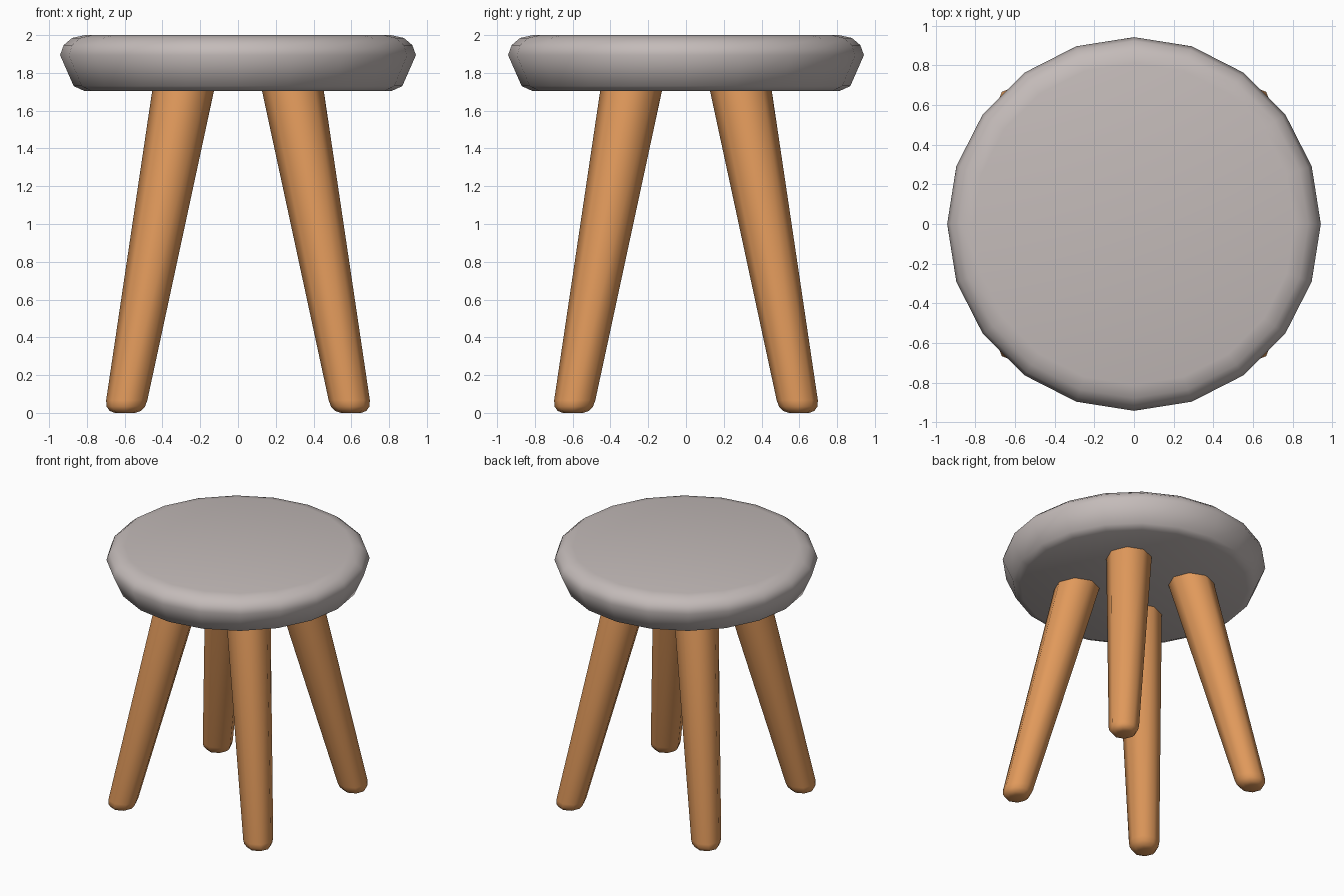
import bpy, bmesh, math

if "Cube" in bpy.data.objects:
    bpy.data.objects.remove(bpy.data.objects["Cube"])


def material(name, rgb):
    m = bpy.data.materials.new(name)
    m.diffuse_color = (*rgb, 1.0)
    m.use_nodes = True
    m.node_tree.nodes["Principled BSDF"].inputs["Base Color"].default_value = m.diffuse_color
    return m


def loft(name, rings, sides, mat):
    """Skin horizontal rings (cx, cy, z, radius), bottom to top, and cap both ends."""
    bm = bmesh.new()
    loops = []
    for cx, cy, z, r in rings:
        loops.append([bm.verts.new((cx + r * math.cos(2 * math.pi * i / sides),
                                    cy + r * math.sin(2 * math.pi * i / sides), z))
                      for i in range(sides)])
    for a, b in zip(loops, loops[1:]):
        for i in range(sides):
            j = (i + 1) % sides
            bm.faces.new((a[i], a[j], b[j], b[i]))
    bm.faces.new(loops[0][::-1])
    bm.faces.new(loops[-1])
    me = bpy.data.meshes.new(name)
    bm.to_mesh(me)
    bm.free()
    me.materials.append(mat)
    ob = bpy.data.objects.new(name, me)
    bpy.context.collection.objects.link(ob)
    bpy.ops.object.select_all(action='DESELECT')
    ob.select_set(True)
    bpy.context.view_layer.objects.active = ob
    bpy.ops.object.shade_smooth_by_angle(angle=math.radians(60))
    return ob


grey = material("warm grey", (0.55, 0.497, 0.485))
wood = material("orange wood", (0.75, 0.32, 0.105))

# Round seat with a softened rim, widest near the top
seat_profile = [(1.705, 0.815), (1.73, 0.87), (1.894, 0.942),
                (1.947, 0.923), (1.985, 0.878), (2.0, 0.81)]
loft("seat", [(0, 0, z, r) for z, r in seat_profile], 20, grey)

# Four splayed, tapered legs with rounded feet: (z, offset from centre, radius)
leg_profile = [(0.0, 0.598, 0.053), (0.01, 0.597, 0.082), (0.034, 0.594, 0.102),
               (0.067, 0.589, 0.109), (1.72, 0.288, 0.164)]
for name, sx, sy in [("front_left_leg", -1, -1), ("front_right_leg", 1, -1),
                     ("back_left_leg", -1, 1), ("back_right_leg", 1, 1)]:
    loft(name, [(sx * d, sy * d, z, r) for z, d, r in leg_profile], 8, wood)
